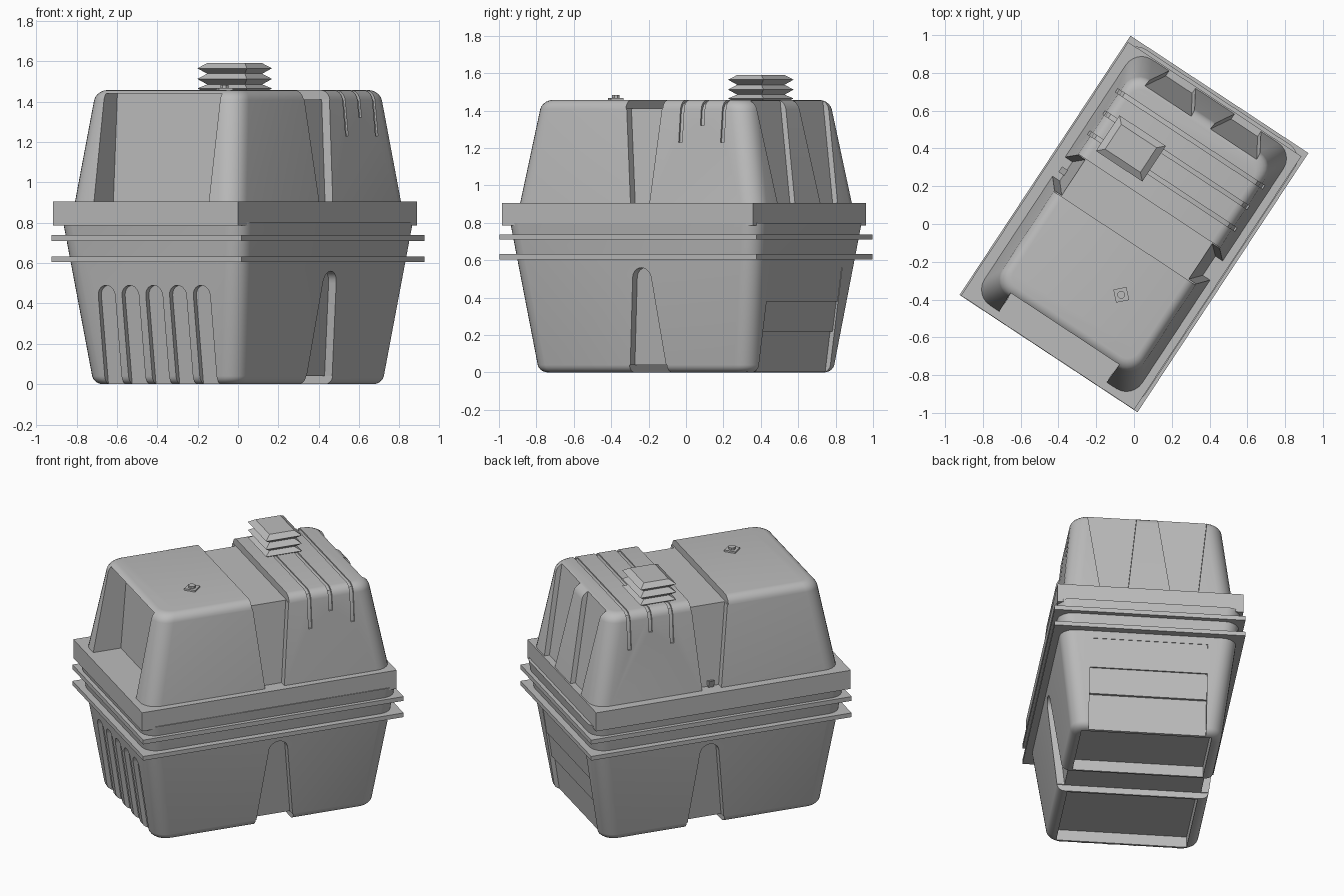
import bpy, bmesh, math
from mathutils import Matrix

if "Cube" in bpy.data.objects:
    bpy.data.objects.remove(bpy.data.objects["Cube"], do_unlink=True)

grey = bpy.data.materials.new("plain_grey")
grey.use_nodes = True
grey.diffuse_color = (0.5, 0.5, 0.5, 1)
grey.node_tree.nodes["Principled BSDF"].inputs["Base Color"].default_value = (0.5, 0.5, 0.5, 1)

TURN = math.radians(-33.4)
parts = []


def loft(name, rings, keep=True):
    """Skin a list of equal-length rings and cap both ends."""
    bm = bmesh.new()
    loops = [[bm.verts.new(p) for p in ring] for ring in rings]
    n = len(loops[0])
    for lower, upper in zip(loops, loops[1:]):
        for i in range(n):
            j = (i + 1) % n
            bm.faces.new((lower[i], lower[j], upper[j], upper[i]))
    bm.faces.new(loops[0])
    bm.faces.new(loops[-1])
    bmesh.ops.recalc_face_normals(bm, faces=bm.faces)
    mesh = bpy.data.meshes.new(name)
    bm.to_mesh(mesh)
    bm.free()
    obj = bpy.data.objects.new(name, mesh)
    bpy.context.collection.objects.link(obj)
    mesh.materials.append(grey)
    if keep:
        parts.append(obj)
    return obj


def box(name, x0, x1, y0, y1, z0, z1, keep=True):
    rect = [(x0, y0), (x1, y0), (x1, y1), (x0, y1)]
    return loft(name, [[(x, y, z) for x, y in rect] for z in (z0, z1)], keep)


def rounded(a, b, r, z, steps=6):
    """Rounded rectangle with half sizes a and b."""
    ring = []
    for k, (sx, sy) in enumerate([(1, 1), (-1, 1), (-1, -1), (1, -1)]):
        for i in range(steps + 1):
            t = math.pi / 2 * (k + i / steps)
            ring.append((sx * (a - r) + r * math.cos(t), sy * (b - r) + r * math.sin(t), z))
    return ring


def cut(target, cutter):
    cutter.hide_render = True
    mod = target.modifiers.new("cut", "BOOLEAN")
    mod.operation, mod.solver, mod.object = "DIFFERENCE", "EXACT", cutter
    bpy.context.view_layer.objects.active = target
    bpy.ops.object.modifier_apply(modifier=mod.name)
    bpy.data.objects.remove(cutter, do_unlink=True)


def pocket(target, outline, axis, sign, inner):
    """Cut an outline of (sideways, z) into one side, down to inner(z)."""
    def ring(depth):
        if axis == "x":
            return [(sign * depth(z), s, z) for s, z in outline]
        return [(s, sign * depth(z), z) for s, z in outline]
    cut(target, loft("cutter", [ring(inner), ring(lambda z: 1.0)], False))


def arch(s, half_low, half_high, top, low=-0.05, steps=10):
    """Round-topped outline that narrows upward."""
    spring = top - half_high
    pts = [(s - half_low, low), (s + half_low, low)]
    for i in range(steps + 1):
        t = math.pi * i / steps
        pts.append((s + half_high * math.cos(t), spring + half_high * math.sin(t)))
    return pts


def base_w(z):
    return 0.443 + 0.13 * z


def base_l(z):
    return 0.69 + 0.145 * z


def lid_w(z):
    return 0.5 - 0.1 * (z - 0.9)


def lid_l(z):
    return 0.78 - 0.19 * (z - 0.9)


def shell_rings(w, l, r, z_edge, z_end, fillet, direction):
    """Tapered rounded box whose end edge is filleted."""
    rings = [rounded(w(z_end), l(z_end), r, z_end)]
    for i in range(6):
        t = math.pi / 2 * i / 5
        z = z_edge - direction * fillet * (1 - math.sin(t))
        inset = fillet * (1 - math.cos(t))
        rings.append(rounded(w(z) - inset, l(z) - inset, r - inset * 0.6, z))
    return rings


# Lower tub
tub = loft("lower_tub", shell_rings(base_w, base_l, 0.09, 0, 0.8, 0.04, -1))
for i in range(5):  # arched flutes on the front end
    pocket(tub, arch(0.141 * (i - 2), 0.05, 0.05, 0.49), "y", -1, lambda z: base_l(z) - 0.028)
for side in (1, -1):  # tapered slots in the long sides
    pocket(tub, arch(0.053, 0.125, 0.06, 0.56), "x", side, lambda z: base_w(z) - 0.045)
for top, depth in ((0.56, 0.003), (0.38, 0.012), (0.22, 0.028)):  # stepped panel on the back end
    step = [(-0.347, -0.05), (0.347, -0.05), (0.347, top), (-0.347, top)]
    pocket(tub, step, "y", 1, lambda z: base_l(z) - depth)
cut(tub, box("cutter", -0.8, 0.8, -0.067, 0.173, -0.1, 0.04, False))
for y0, y1 in ((-0.645, -0.08), (0.186, 0.645)):  # hollows under the two feet
    cut(tub, box("cutter", -0.385, 0.385, y0, y1, -0.1, 0.07, False))

# Flanges
box("lower_flange", -0.564, 0.564, -0.822, 0.822, 0.605, 0.632)
box("upper_flange", -0.564, 0.564, -0.822, 0.822, 0.71, 0.738)
box("rim_band", -0.556, 0.542, -0.82, 0.787, 0.785, 0.905)

# Lid
lid = loft("lid", shell_rings(lid_w, lid_l, 0.10, 1.457, 0.88, 0.05, 1))
front_opening = [(-0.34, 0.8), (0.34, 0.8), (0.345, 1.44), (-0.345, 1.44)]
pocket(lid, front_opening, "y", -1, lambda z: 0.605 - 0.08 * (z - 0.9))
for side in (1, -1):
    # wedge pockets on the back end
    wedge = [(side * s, z) for s, z in ((0.13, 0.85), (0.285, 0.85), (0.365, 1.55), (0.05, 1.55))]
    pocket(lid, wedge, "y", 1, lambda z: lid_l(z) - 0.032)
    # tapered side channel
    channel = [(-0.02, 0.85), (0.09, 0.85), (0.15, 1.5), (-0.094, 1.5)]
    pocket(lid, channel, "x", side, lambda z: lid_w(z) - 0.046)
cut(lid, box("cutter", -0.8, 0.8, -0.09, 0.146, 1.41, 1.6, False))

# Narrow grooves that run over the rear of the lid and down both sides
for y, low in ((0.272, 1.23), (0.405, 1.32), (0.54, 1.23)):
    inner = [(lid_w(low) - 0.01, low), (lid_w(1.4) - 0.01, 1.4), (0.422, 1.436), (0.39, 1.449)]
    outer = [(0.6, low), (0.6, 1.6)]
    half = outer[::-1] + inner
    outline = half + [(-x, z) for x, z in reversed(half)]
    cut(lid, loft("cutter", [[(x, y + d, z) for x, z in outline] for d in (-0.011, 0.011)], False))

# Stacked vent cap
vent = []
for z, wide in ((1.44, 0), (1.465, 1), (1.485, 0), (1.512, 1), (1.538, 0), (1.565, 1), (1.59, 0)):
    a, b = (0.147, 0.113) if wide else (0.112, 0.078)
    vent.append([(-0.234 + a * sx, 0.325 + b * sy, z) for sx, sy in ((1, 1), (-1, 1), (-1, -1), (1, -1))])
loft("vent_cap", vent)


# Small knob on a square plate
def disc(sides, r, z, start):
    return [(0.15 + r * math.cos(start + math.tau * i / sides),
             -0.35 + r * math.sin(start + math.tau * i / sides), z) for i in range(sides)]


loft("knob_plate", [disc(4, 0.05, z, 0) for z in (1.45, 1.468)])
loft("knob", [disc(8, 0.022, z, 0.2) for z in (1.46, 1.482)])

# Small catch at the foot of the side channel
loft("side_catch", [[(-0.44, y, 0.9), (-0.47, y, 0.9), (-0.485, y, 0.95), (-0.45, y, 0.94)]
                    for y in (0.01, 0.045)])

# Smooth the rounded shells and turn the whole assembly
for obj in parts:
    obj.matrix_world = Matrix.Rotation(TURN, 4, "Z")
    bpy.ops.object.select_all(action="DESELECT")
    obj.select_set(True)
    bpy.context.view_layer.objects.active = obj
    if obj in (tub, lid):
        bpy.ops.object.shade_smooth_by_angle(angle=math.radians(30))
